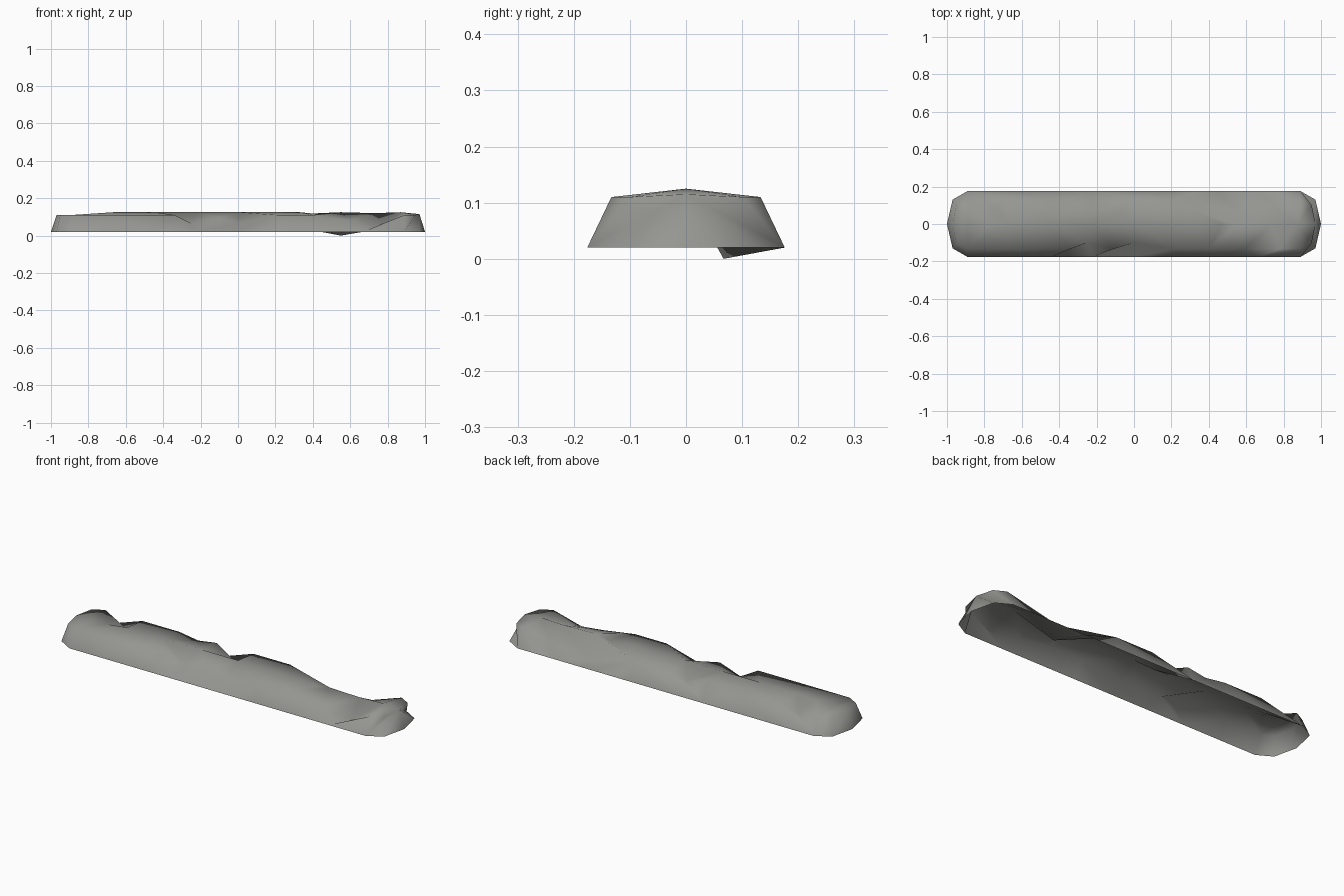
import bpy, bmesh

if "Cube" in bpy.data.objects:
    bpy.data.objects.remove(bpy.data.objects["Cube"])

E, T = 0.133, 0.11      # half width and height of the upper rim
B, Z = 0.176, 0.02      # half width and height of the lower rim

# Ridge line along the middle of the top
ridge = [(-0.97, 0.11), (-0.89, 0.111), (-0.78, 0.112), (-0.667, 0.125), (-0.445, 0.125),
         (-0.22, 0.125), (0, 0.125), (0.22, 0.125), (0.33, 0.125), (0.47, 0.111),
         (0.55, 0.125), (0.73, 0.12), (0.87, 0.125), (0.97, 0.115)]
ridge = [(x, 0, z) for x, z in ridge]

# Upper rims: full points interrupted by pulled-in notches
back = [(-0.89, E, T), (-0.74, 0.09, 0.07), (-0.667, E, T), (-0.445, E, T),
        (-0.33, 0.13, 0.095), (-0.22, E, T), (-0.06, 0.08, 0.06), (0, E, T),
        (0.22, E, T), (0.55, 0.067, 0.0), (0.75, 0.10, 0.07), (0.89, E, T)]
front = [(-0.89, E, T), (-0.667, E, T), (-0.34, E, T), (-0.25, 0.10, 0.065),
         (-0.11, E, 0.093), (0, 0.10, 0.065), (0.21, E, T), (0.40, E, T),
         (0.595, E, 0.08), (0.78, E, 0.06), (0.89, E, T)]

# Lower rim, the same on both sides
half = [(0.222 * i, B, Z) for i in range(-3, 4)]
lower = [(-1, 0, Z), (-0.97, 0.13, Z), (-0.89, B, Z)] + half + \
        [(0.89, B, Z), (0.97, 0.13, Z), (1, 0, Z)]

bm = bmesh.new()


def strip(a, c, side):
    """Join two lines running along x with triangles."""
    va = [bm.verts.new((x, y * side, z)) for x, y, z in a]
    vc = [bm.verts.new((x, y * side, z)) for x, y, z in c]
    i = j = 0
    while i < len(va) - 1 or j < len(vc) - 1:
        step_a = j == len(vc) - 1 or (i < len(va) - 1 and va[i + 1].co.x <= vc[j + 1].co.x)
        if step_a:
            tri = [va[i], va[i + 1], vc[j]]
            i += 1
        else:
            tri = [va[i], vc[j + 1], vc[j]]
            j += 1
        if side < 0:
            tri.reverse()
        bm.faces.new(tri)


for rim, side in ((back, 1), (front, -1)):
    edge = [ridge[0], (-0.95, 0.10, T)] + rim + [(0.95, 0.10, T), ridge[-1]]
    strip(ridge, edge, side)     # top slope
    strip(edge, lower, side)     # side wall

bmesh.ops.remove_doubles(bm, verts=bm.verts, dist=0.0005)
bmesh.ops.dissolve_degenerate(bm, dist=0.0001, edges=bm.edges)
if sum(f.normal.z * f.calc_area() for f in bm.faces) == 0:
    bm.normal_update()
bm.normal_update()
if sum(f.normal.z * f.calc_area() for f in bm.faces) < 0:
    bmesh.ops.reverse_faces(bm, faces=bm.faces)
for f in bm.faces:
    f.smooth = True

mesh = bpy.data.meshes.new("notched_cover")
bm.to_mesh(mesh)
bm.free()
cover = bpy.data.objects.new("notched_cover", mesh)
bpy.context.collection.objects.link(cover)

grey = bpy.data.materials.new("stone grey")
grey.diffuse_color = (0.30, 0.30, 0.285, 1)
grey.use_nodes = True
grey.node_tree.nodes["Principled BSDF"].inputs["Base Color"].default_value = grey.diffuse_color
mesh.materials.append(grey)
